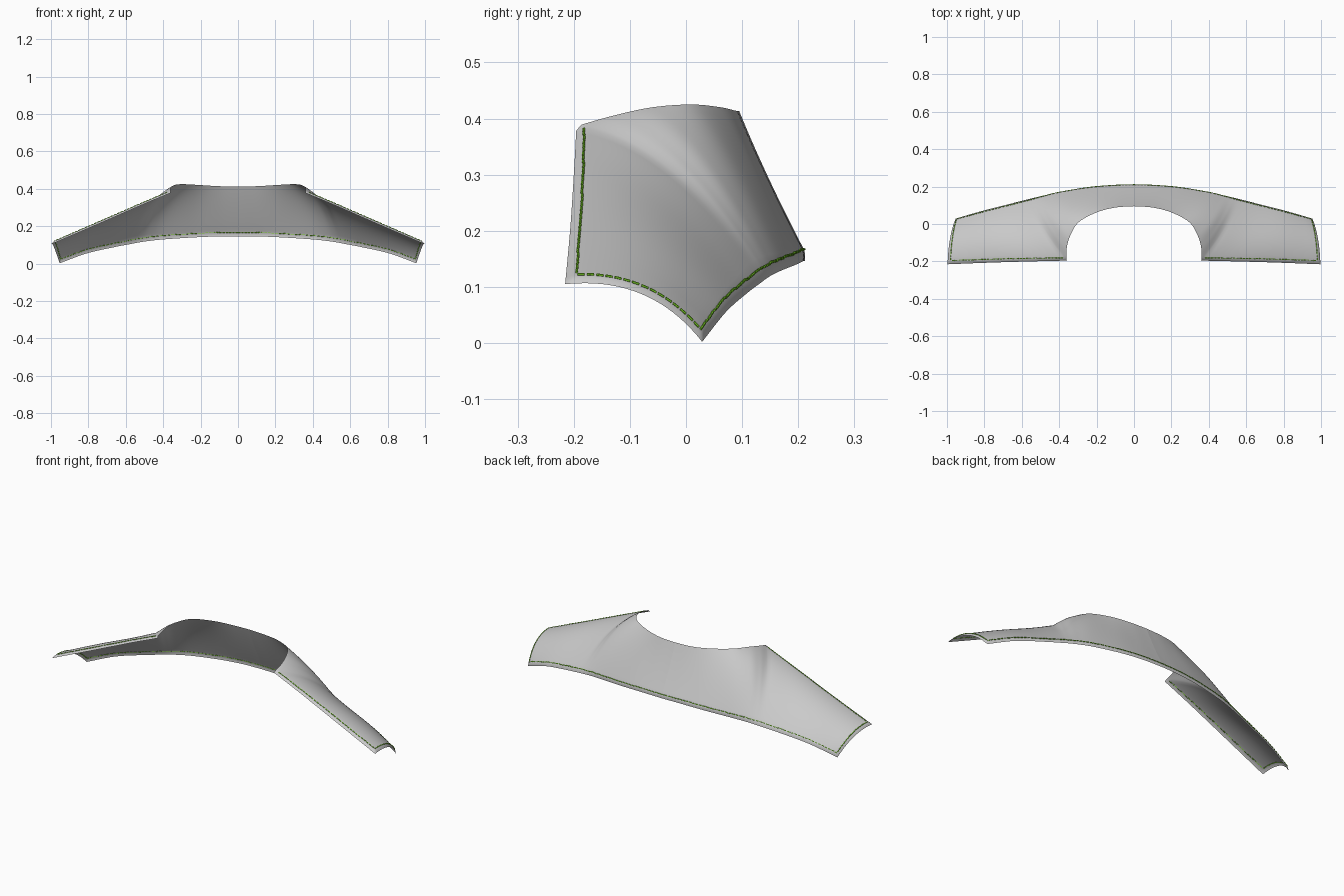
import bpy, bmesh
from mathutils import Vector, Matrix

if "Cube" in bpy.data.objects:
    bpy.data.objects.remove(bpy.data.objects["Cube"])

# Stations from centre back, round the neck (0-6), then along the front edge (6-9):
# upper edge point, mid control point, back hem point
STATIONS = [
    ((0, .095, .413), (0, .145, .29), (0, .219, .15)),
    ((.1, .088, .414), (.105, .14, .293), (.12, .215, .149)),
    ((.2, .062, .42), (.23, .125, .308), (.25, .203, .143)),
    ((.295, .01, .425), (.37, .09, .33), (.4, .178, .133)),
    ((.34, -.06, .42), (.44, .04, .36), (.48, .16, .125)),
    ((.36, -.13, .405), (.47, 0, .365), (.53, .148, .118)),
    ((.362, -.197, .386), (.5, -.03, .36), (.57, .138, .111)),
    ((.52, -.2, .32), (.61, -.04, .30), (.66, .115, .094)),
    ((.76, -.207, .215), (.8, -.05, .22), (.81, .077, .06)),
    ((1.0, -.216, .112), (.995, -.06, .128), (.957, .035, .006)),
]
UPPER, MID, BACK = [[Vector(st[k]) for st in STATIONS] for k in range(3)]
LAST = len(STATIONS) - 1
HEM = .022


def spline(pts, s):
    n = len(pts) - 1
    i = max(0, min(int(s), n - 1))
    f = s - i
    b, c = pts[i], pts[i + 1]
    a = pts[i - 1] if i > 0 else 2 * b - c
    d = pts[i + 2] if i + 2 <= n else 2 * c - b
    return .5 * (2 * b + (c - a) * f + (2 * a - 5 * b + 4 * c - d) * f * f
                 + (3 * b - a - 3 * c + d) * f ** 3)


def base(s, t):
    top = spline(UPPER[:7], s) if s <= 6 else spline(UPPER[6:], s - 6)
    return (1 - t) ** 2 * top + 2 * t * (1 - t) * spline(MID, s) + t * t * spline(BACK, s)


def normal(s, t):
    e = .01
    ds = base(min(s + e, LAST), t) - base(max(s - e, 0), t)
    dt = base(s, min(t + e, 1)) - base(s, max(t - e, 0))
    n = ds.cross(dt).normalized()
    return n if n.z > 0 else -n


def surface(s, t):
    # cloth surface, curling inward at the hemmed edges
    p = base(s, t)
    gaps = [(p - base(s, 1)).length, (p - base(LAST, t)).length]
    if s >= 6:
        gaps.append((p - base(s, 0)).length)
    curl = max(0, 1 - min(gaps) / HEM)
    return p - normal(s, t) * .008 * curl ** 2


def make_object(bm, name):
    me = bpy.data.meshes.new(name)
    bm.to_mesh(me)
    bm.free()
    ob = bpy.data.objects.new(name, me)
    bpy.context.collection.objects.link(ob)
    bpy.context.view_layer.objects.active = ob
    ob.select_set(True)
    bpy.ops.object.shade_smooth_by_angle(angle=.6)
    ob.select_set(False)
    return ob


# Two yoke halves meeting at the centre back seam
edge = [0, .02, .045, .07]
ts = edge + [.12 + .76 * i / 16 for i in range(17)] + [1 - e for e in reversed(edge)]
ss = [i / 6 for i in range(6 * LAST - 1)] + [LAST - e for e in (.12, .085, .055, .025, 0)]
for side, name in ((1, "right_yoke"), (-1, "left_yoke")):
    bm = bmesh.new()
    grid = []
    for s in ss:
        row = []
        for t in ts:
            p = surface(s, t)
            row.append(bm.verts.new((side * p.x, p.y, p.z)))
        grid.append(row)
    for i in range(len(ss) - 1):
        for j in range(len(ts) - 1):
            q = [grid[i][j], grid[i][j + 1], grid[i + 1][j + 1], grid[i + 1][j]]
            bm.faces.new(q if side > 0 else q[::-1])
    make_object(bm, name)

# Green topstitching inside the front, outer and back hems
green = bpy.data.materials.new("green_thread")
green.diffuse_color = (.2, .65, .02, 1)
green.use_nodes = True
green.node_tree.nodes["Principled BSDF"].inputs["Base Color"].default_value = green.diffuse_color


def inset(s, t, edge_t):
    # t value lying one hem width away from a long edge
    step = .005 if edge_t == 0 else -.005
    while (base(s, t) - base(s, edge_t)).length < HEM * .85:
        t += step
    return t


def back_line(u):
    s = u * (LAST - .08)
    return s, inset(s, 1, 1)


def front_line(u):
    s = 6.03 + u * (LAST - 6.11)
    return s, inset(s, 0, 0)


def end_line(u):
    return LAST - .08, .07 + .86 * u


def stitch(bm, line, side):
    pts = []
    for i in range(241):
        s, t = line(i / 240)
        p = surface(s, t) + normal(s, t) * .0005
        pts.append(Vector((side * p.x, p.y, p.z)))
    start = pts[0]
    travelled, drawing = 0, True
    for a, b in zip(pts, pts[1:]):
        travelled += (b - a).length
        if drawing and travelled >= .012:
            d = b - start
            m = (Matrix.Translation((b + start) / 2)
                 @ d.to_track_quat('Z', 'Y').to_matrix().to_4x4())
            bmesh.ops.create_cone(bm, cap_ends=True, segments=6, radius1=.0025,
                                  radius2=.0025, depth=d.length, matrix=m)
            drawing, travelled = False, 0
        elif not drawing and travelled >= .004:
            drawing, travelled, start = True, 0, b


for side, name in ((1, "right_stitching"), (-1, "left_stitching")):
    bm = bmesh.new()
    for line in (back_line, front_line, end_line):
        stitch(bm, line, side)
    make_object(bm, name).data.materials.append(green)
